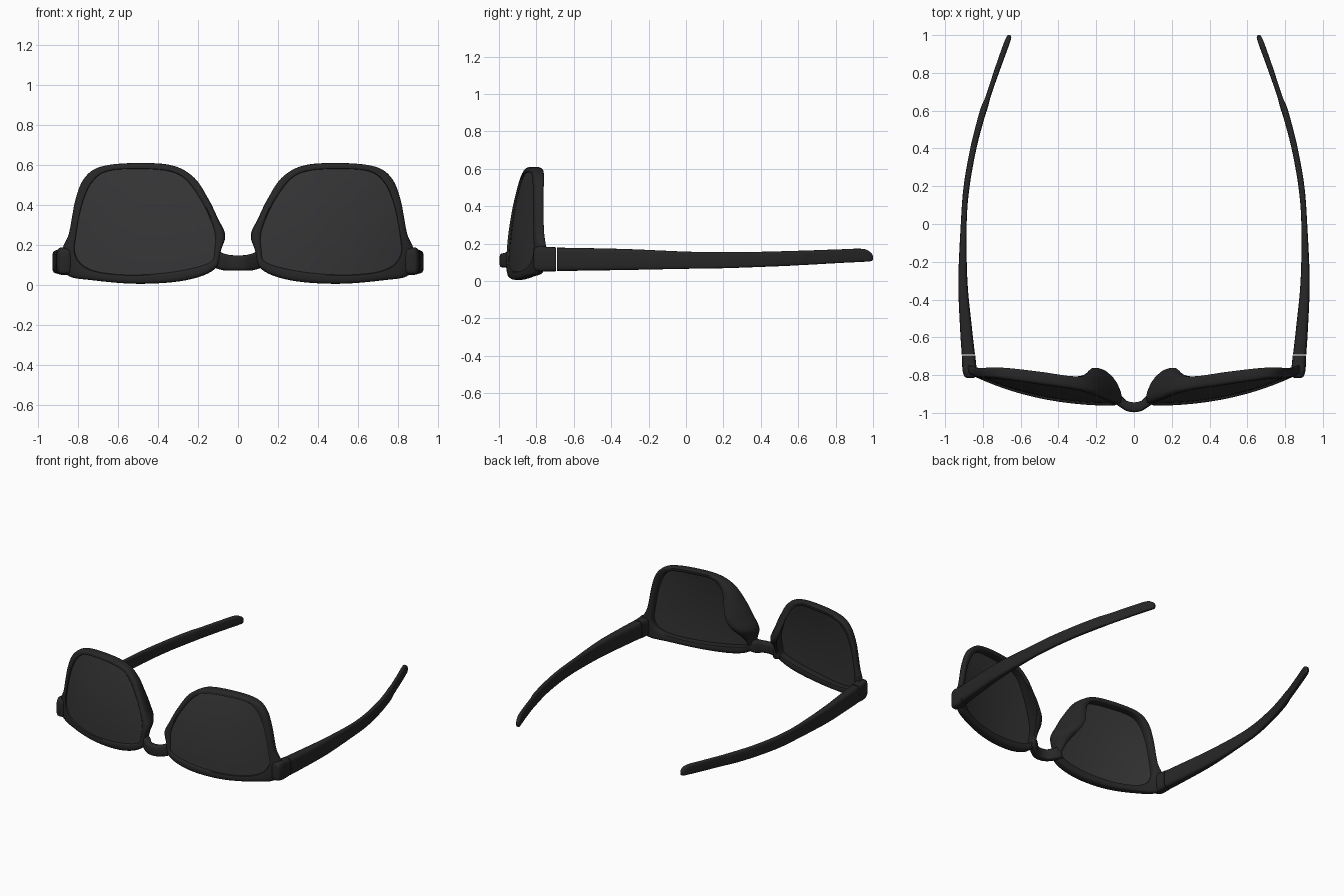
import bpy, bmesh, math

if "Cube" in bpy.data.objects:
    bpy.data.objects.remove(bpy.data.objects["Cube"])


def material(name, color):
    m = bpy.data.materials.new(name)
    m.diffuse_color = color
    m.use_nodes = True
    m.node_tree.nodes["Principled BSDF"].inputs["Base Color"].default_value = m.diffuse_color
    return m


BLACK = material("matte_black", (0.02, 0.02, 0.02, 1))
TINT = material("smoke_tint", (0.035, 0.035, 0.037, 0.85))


def spline(rows, steps, closed):
    """Catmull-Rom refinement of rows of numbers."""
    n, out = len(rows), []
    for i in range(n if closed else n - 1):
        pick = (lambda k: rows[k % n]) if closed else (lambda k: rows[min(max(k, 0), n - 1)])
        p = [pick(i + k) for k in (-1, 0, 1, 2)]
        for s in range(steps):
            t = s / steps
            out.append([0.5 * (2 * b + (c - a) * t + (2 * a - 5 * b + 4 * c - d) * t * t
                               + (3 * b - a - 3 * c + d) * t ** 3) for a, b, c, d in zip(*p)])
    return out if closed else out + [list(rows[-1])]


def loft(name, rings, mat, closed=False, caps=(True, True), angle=40):
    """Skin a list of equal-length point rings, then mirror the part across x."""
    bm = bmesh.new()
    vs = [[bm.verts.new(p) for p in r] for r in rings]
    n = len(vs[0])
    for i in range(len(vs) if closed else len(vs) - 1):
        a, b = vs[i], vs[(i + 1) % len(vs)]
        for j in range(n):
            k = (j + 1) % n
            bm.faces.new((a[j], a[k], b[k], b[j]))
    if not closed:
        if caps[0]:
            bm.faces.new(vs[0])
        if caps[1]:
            bm.faces.new(vs[-1])
    bmesh.ops.recalc_face_normals(bm, faces=bm.faces[:])
    me = bpy.data.meshes.new(name)
    bm.to_mesh(me)
    bm.free()
    ob = bpy.data.objects.new(name, me)
    bpy.context.collection.objects.link(ob)
    me.materials.append(mat)
    bpy.ops.object.select_all(action='DESELECT')
    ob.select_set(True)
    bpy.context.view_layer.objects.active = ob
    bpy.ops.object.shade_smooth_by_angle(angle=math.radians(angle))
    ob.modifiers.new("mirror", 'MIRROR')
    return ob


def tube(name, stations, axis, steps=6, caps=(True, True)):
    """Rounded-box sections (position, a0, a1, z0, z1) along the x or y axis."""
    rings = []
    for t, a0, a1, z0, z1 in spline(stations, steps, False):
        ring = []
        for i in range(24):
            c, s = math.cos(math.tau * i / 24), math.sin(math.tau * i / 24)
            u = math.copysign(abs(c) ** 0.5, c)
            v = math.copysign(abs(s) ** 0.5, s)
            a = (a0 + a1) / 2 + u * (a1 - a0) / 2
            z = (z0 + z1) / 2 + v * (z1 - z0) / 2
            ring.append((t, a, z) if axis == 'x' else (a, t, z))
        rings.append(ring)
    return loft(name, rings, BLACK, caps=caps)


def front_y(x, z):
    """Wrapped and tilted front surface shared by rims and lenses."""
    x, z = max(x, 0), max(z, 0)
    return -0.965 + 0.24 * x ** 2.5 + 0.085 * (z / 0.6) ** 2 * (1 - 1.6 * x ** 4)


# Rim outline: inner x, z, outer x, z, depth, inward lean of the back (nose pad)
RIM = [
    (0.118, 0.17, 0.083, 0.175, 0.10, 0.02),
    (0.117, 0.255, 0.060, 0.25, 0.165, 0.07),
    (0.145, 0.34, 0.098, 0.335, 0.175, 0.075),
    (0.190, 0.43, 0.142, 0.425, 0.145, 0.06),
    (0.265, 0.53, 0.215, 0.535, 0.09, 0.025),
    (0.350, 0.57, 0.320, 0.595, 0.065, 0),
    (0.490, 0.58, 0.490, 0.61, 0.065, 0),
    (0.650, 0.57, 0.675, 0.595, 0.06, 0),
    (0.730, 0.515, 0.765, 0.54, 0.055, 0),
    (0.780, 0.405, 0.813, 0.43, 0.05, 0),
    (0.810, 0.255, 0.846, 0.26, 0.05, 0),
    (0.815, 0.155, 0.882, 0.165, 0.05, 0),
    (0.765, 0.09, 0.860, 0.052, 0.05, 0),
    (0.660, 0.058, 0.720, 0.022, 0.055, 0),
    (0.490, 0.05, 0.490, 0.005, 0.06, 0),
    (0.290, 0.07, 0.260, 0.023, 0.06, 0),
    (0.140, 0.112, 0.115, 0.08, 0.065, 0),
]
outline = spline(RIM, 6, True)
SECTION = [(0, 0.18), (0.06, 0.04), (0.2, 0), (0.6, 0), (0.85, 0.05), (0.97, 0.18), (1, 0.38),
           (1, 0.65), (0.95, 0.85), (0.8, 0.97), (0.6, 1), (0.2, 1), (0.04, 0.95), (0, 0.8)]
CX, CZ = 0.47, 0.31

# Rims with integrated nose pads
rings = []
for ix, iz, ox, oz, depth, lean in outline:
    d = math.hypot(CX - ix, CZ - iz)
    lx, lz = (CX - ix) / d * lean, (CZ - iz) / d * lean
    ring = []
    for u, v in SECTION:
        x, z = ix + (ox - ix) * u, iz + (oz - iz) * u
        ring.append((x + lx * v * v, front_y(x, z) + depth * v, z + lz * v * v))
    rings.append(ring)
loft("rim_with_nose_pad", rings, BLACK, closed=True, angle=50)

# Curved lenses
rings = []
for s in (1.015, 0.85, 0.7, 0.55, 0.4, 0.25, 0.1):
    ring = []
    for row in outline:
        x, z = CX + (row[0] - CX) * s, CZ + (row[1] - CZ) * s
        ring.append((x, front_y(x, z) + 0.012, z))
    rings.append(ring)
loft("lens", rings, TINT, caps=(False, True))

# Bridge between the rims (half, mirrored)
tube("bridge", [(0, -0.997, -0.945, 0.072, 0.148), (0.04, -0.990, -0.935, 0.072, 0.149),
                (0.075, -0.968, -0.90, 0.073, 0.158), (0.11, -0.945, -0.885, 0.083, 0.17),
                (0.13, -0.935, -0.89, 0.09, 0.12)], 'x', caps=(False, True))

# Hinge end pieces at the outer corners
tube("end_piece", [(-0.815, 0.852, 0.882, 0.07, 0.155), (-0.808, 0.838, 0.897, 0.057, 0.175),
                   (-0.78, 0.832, 0.907, 0.05, 0.187), (-0.74, 0.836, 0.910, 0.05, 0.182),
                   (-0.695, 0.84, 0.910, 0.052, 0.18)], 'y')

# Temple arms with the slight step behind the ear
tube("temple_arm", [(-0.69, 0.842, 0.912, 0.053, 0.178), (-0.55, 0.858, 0.921, 0.055, 0.176),
                    (-0.30, 0.882, 0.930, 0.059, 0.170), (0.0, 0.886, 0.917, 0.065, 0.157),
                    (0.2, 0.870, 0.902, 0.068, 0.154), (0.4, 0.834, 0.867, 0.075, 0.156),
                    (0.55, 0.795, 0.830, 0.081, 0.160), (0.62, 0.773, 0.809, 0.085, 0.162),
                    (0.68, 0.757, 0.784, 0.088, 0.164), (0.82, 0.708, 0.738, 0.096, 0.169),
                    (0.94, 0.664, 0.696, 0.102, 0.172), (0.985, 0.650, 0.678, 0.105, 0.155),
                    (1.0, 0.655, 0.668, 0.112, 0.133)], 'y')
